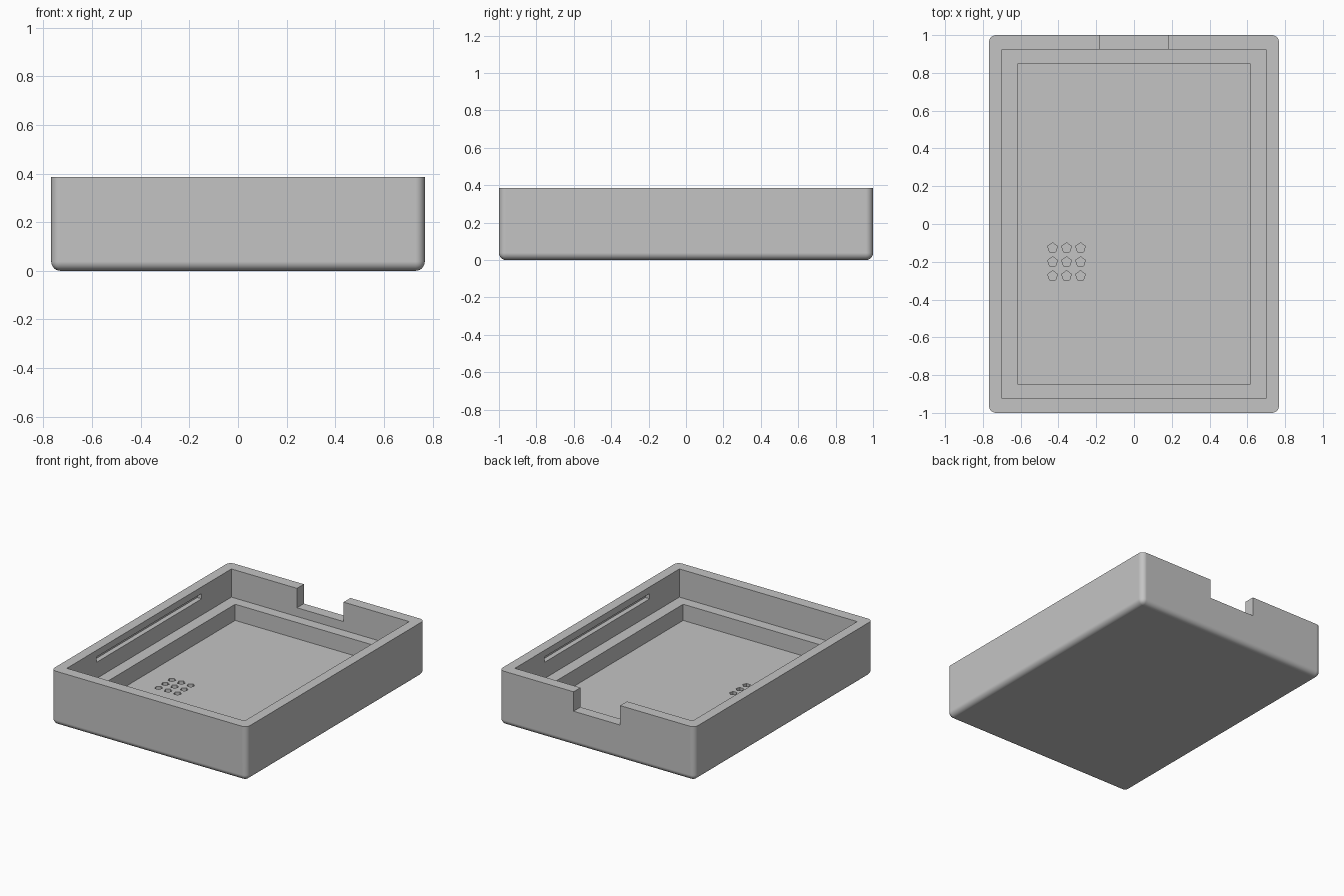
import bpy
import bmesh
import math
from mathutils import Matrix, Vector

if "Cube" in bpy.data.objects:
    bpy.data.objects.remove(bpy.data.objects["Cube"], do_unlink=True)

HALF_X, HALF_Y, HEIGHT = 0.768, 1.0, 0.385
CAVITY_X, CAVITY_Y = 0.698, 0.923
LEDGE_Z, FLOOR_Z = 0.185, 0.07


def add_box(bm, low, high):
    """Add an axis-aligned box between two corners."""
    low, high = Vector(low), Vector(high)
    matrix = Matrix.Translation((low + high) / 2) @ Matrix.Diagonal((*(high - low), 1))
    bmesh.ops.create_cube(bm, size=1, matrix=matrix)


def finish(bm, name):
    mesh = bpy.data.meshes.new(name)
    bm.to_mesh(mesh)
    bm.free()
    obj = bpy.data.objects.new(name, mesh)
    bpy.context.collection.objects.link(obj)
    return obj


def cut(target, bm):
    """Subtract the mesh from the target and discard the cutter."""
    cutter = finish(bm, "cutter")
    cutter.hide_render = True
    mod = target.modifiers.new("cut", "BOOLEAN")
    mod.operation = "DIFFERENCE"
    mod.solver = "EXACT"
    mod.object = cutter
    bpy.ops.object.modifier_apply(modifier=mod.name)
    bpy.data.objects.remove(cutter, do_unlink=True)


# Outer block, rounded on every edge except the top rim
bm = bmesh.new()
add_box(bm, (-HALF_X, -HALF_Y, 0), (HALF_X, HALF_Y, HEIGHT))
edges = [e for e in bm.edges if min(v.co.z for v in e.verts) < 0.01]
bmesh.ops.bevel(bm, geom=edges, offset=0.038, segments=6, profile=0.5,
                affect="EDGES", clamp_overlap=True)
case = finish(bm, "case_tray")
bpy.context.view_layer.objects.active = case
case.select_set(True)

# Upper cavity, down to the ledge
bm = bmesh.new()
add_box(bm, (-CAVITY_X, -CAVITY_Y, LEDGE_Z), (CAVITY_X, CAVITY_Y, 0.6))
cut(case, bm)

# Lower cavity, down to the floor
bm = bmesh.new()
add_box(bm, (-0.616, -0.848, FLOOR_Z), (0.616, 0.848, 0.5))
cut(case, bm)

# Notch in the back wall
bm = bmesh.new()
add_box(bm, (-0.183, 0.85, 0.247), (0.183, 1.1, 0.5))
cut(case, bm)

# Clip slots inside both side walls
bm = bmesh.new()
for side in (-1, 1):
    xs = sorted((side * 0.65, side * (CAVITY_X + 0.035)))
    add_box(bm, (xs[0], -0.59, 0.3), (xs[1], 0.59, 0.338))
cut(case, bm)

# Grid of shallow five-sided holes in the floor
bm = bmesh.new()
for i in (-1, 0, 1):
    for j in (-1, 0, 1):
        centre = Matrix.Translation((-0.357 + 0.074 * i, -0.2 + 0.074 * j, FLOOR_Z))
        bmesh.ops.create_cone(bm, cap_ends=True, segments=5, radius1=0.027,
                              radius2=0.027, depth=0.05,
                              matrix=centre @ Matrix.Rotation(math.tau, 4, "Z"))
cut(case, bm)

# Plain grey finish
grey = bpy.data.materials.new("plain grey")
grey.use_nodes = True
colour = (0.55, 0.55, 0.55, 1)
grey.diffuse_color = colour
grey.node_tree.nodes["Principled BSDF"].inputs["Base Color"].default_value = colour
case.data.materials.clear()
case.data.materials.append(grey)
for face in case.data.polygons:
    face.material_index = 0

# Smooth the rounded edges, keep the rest crisp
bpy.ops.object.shade_smooth_by_angle(angle=math.radians(30))
normals = case.modifiers.new("flat_face_normals", "WEIGHTED_NORMAL")
normals.keep_sharp = True
